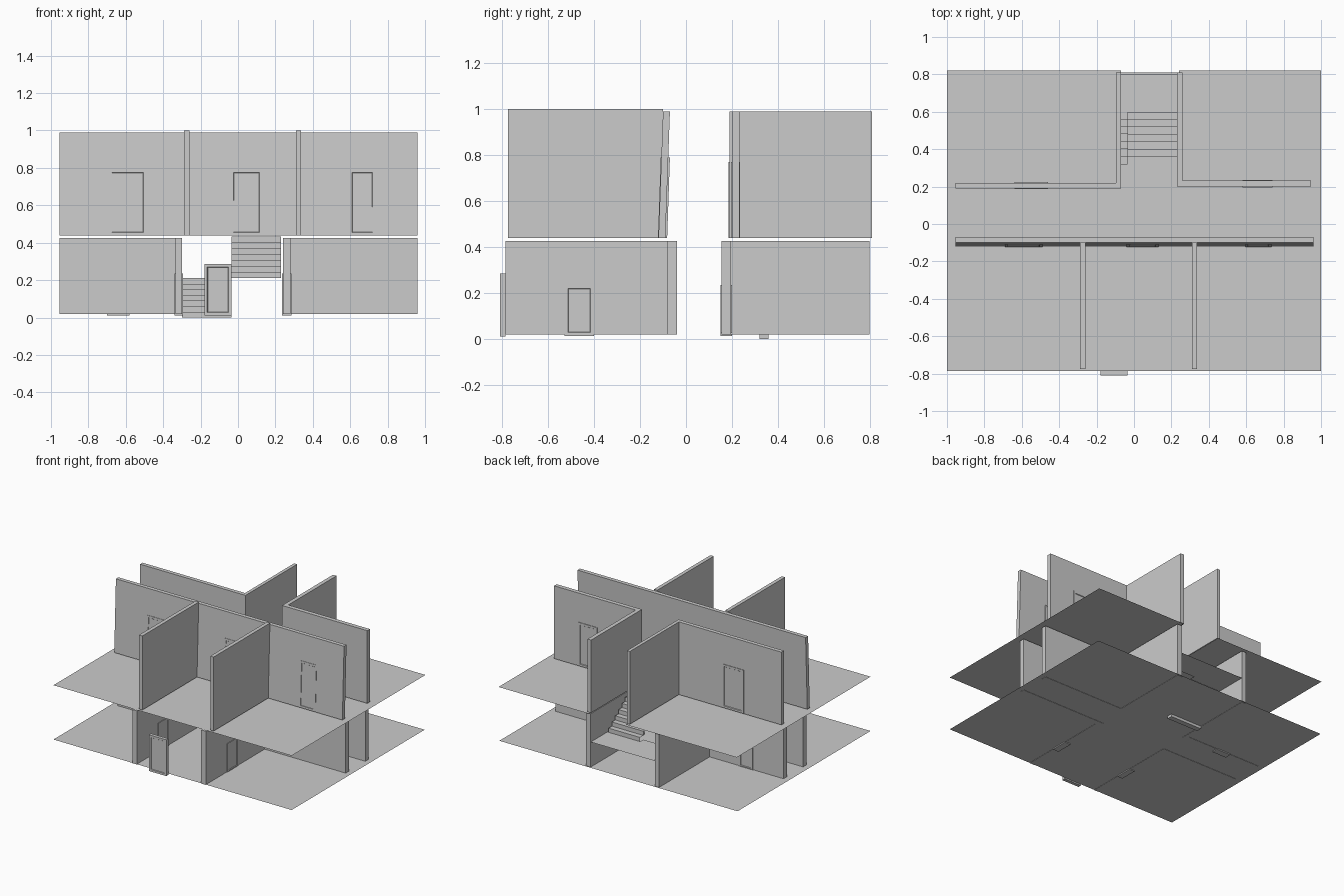
import bpy, bmesh

if "Cube" in bpy.data.objects:
    bpy.data.objects.remove(bpy.data.objects["Cube"])


def obj_from_bm(name, bm):
    bmesh.ops.recalc_face_normals(bm, faces=bm.faces)
    me = bpy.data.meshes.new(name)
    bm.to_mesh(me)
    bm.free()
    ob = bpy.data.objects.new(name, me)
    bpy.context.collection.objects.link(ob)
    return ob


def add_box(bm, x0, x1, y0, y1, z0, z1, lean=0.0):
    """Box between limits; lean shifts the top along y."""
    made = bmesh.ops.create_cube(bm, size=1)['verts']
    for v in made:
        top = v.co.z > 0
        v.co = (x1 if v.co.x > 0 else x0,
                (y1 if v.co.y > 0 else y0) + (lean if top else 0),
                z1 if top else z0)
    return made


def wall(name, *boxes, lean=0.0):
    bm = bmesh.new()
    for b in boxes:
        add_box(bm, *b, lean=lean)
    return obj_from_bm(name, bm)


def sheet(name, pts, z):
    bm = bmesh.new()
    bm.faces.new([bm.verts.new((x, y, z)) for x, y in pts])
    return obj_from_bm(name, bm)


def door(name, x0, x1, y0, y1, z0, z1, axis, lean=0.0, rim=0.022):
    """Door slab with a raised frame on both faces; axis is its thickness."""
    bm = bmesh.new()
    add_box(bm, x0, x1, y0, y1, z0, z1, lean)
    bm.normal_update()
    faces = [f for f in bm.faces if abs(f.normal[axis]) > 0.9]
    bmesh.ops.inset_individual(bm, faces=faces, thickness=rim)
    bmesh.ops.inset_individual(bm, faces=faces, thickness=0.004, depth=-0.004)
    return obj_from_bm(name, bm)


def flight(name, x0, x1, y0, y1, z0, z1, steps=7):
    """Folded sheet of risers and treads."""
    bm = bmesh.new()
    dy, dz = (y1 - y0) / steps, (z1 - z0) / steps
    path = [(y0, z0)]
    for i in range(steps):
        path += [(y0 + i * dy, z0 + (i + 1) * dz),
                 (y0 + (i + 1) * dy, z0 + (i + 1) * dz)]
    rows = [[bm.verts.new((x, y, z)) for x in (x0, x1)] for y, z in path]
    for a, b in zip(rows, rows[1:]):
        bm.faces.new((a[0], a[1], b[1], b[0]))
    return obj_from_bm(name, bm)


# Floors; the upper one has a notch for the stairwell
sheet("ground_floor", [(-1, -.785), (1, -.785), (1, .81), (-1, .81)], .02)
sheet("upper_floor", [(-1, -.785), (1, -.785), (1, .82), (.24, .82),
                      (.24, .32), (-.07, .32), (-.07, .82), (-1, .82)], .432)

# Lower storey: four L-shaped corner room walls
Z0, Z1 = .018, .425
wall("lower_front_left_wall", (-.335, -.30, -.785, -.04, Z0, Z1),
     (-.955, -.335, -.08, -.04, Z0, Z1))
wall("lower_front_right_wall", (.24, .28, -.785, -.04, Z0, Z1),
     (.28, .96, -.08, -.04, Z0, Z1))
wall("lower_back_left_wall", (-.335, -.30, .155, .80, Z0, Z1),
     (-.955, -.335, .155, .195, Z0, Z1))
wall("lower_back_right_wall", (.24, .28, .155, .80, Z0, Z1),
     (.28, .96, .155, .195, Z0, Z1))

# Upper storey walls
U0, U1 = .438, .99
wall("upper_back_left_wall", (-.095, -.07, .19, .81, U0, U1),
     (-.955, -.095, .19, .22, U0, U1))
wall("upper_back_right_wall", (.23, .26, .20, .81, U0, U1),
     (.26, .945, .20, .232, U0, U1))
wall("upper_long_wall", (-.955, .96, -.12, -.09, U0, U1), lean=.02)
for i, x in enumerate((-.288, .31)):
    wall(f"upper_partition_{i}", (x, x + .028, -.775, -.10, U0, 1.0))

# Lower doors
door("entrance_door", -.18, -.035, -.81, -.785, .01, .285, 1)
door("lower_left_room_door", -.34, -.295, -.53, -.40, .012, .235, 0)
door("lower_right_room_door", .235, .285, -.53, -.40, .012, .235, 0)
door("lower_back_left_door", -.70, -.58, .15, .20, .012, .235, 1)
door("lower_back_right_door", .58, .70, .15, .20, .025, .235, 1)

# Upper doors
for i, (a, b) in enumerate(((-.69, -.49), (-.04, .13), (.595, .735))):
    door(f"upper_front_door_{i}", a, b, -.122, -.082, .44, .79, 1, lean=.012)
door("upper_back_left_door", -.64, -.46, .186, .224, .44, .77, 1)
door("upper_back_right_door", .58, .74, .196, .236, .44, .77, 1)

# Half-turn staircase with landing
flight("lower_flight", -.30, -.035, .32, .60, 0, .21)
wall("first_step_base", (-.30, -.035, .32, .36, 0, .02))
sheet("stair_landing", [(-.30, .60), (.24, .60), (.24, .80), (-.30, .80)], .21)
flight("upper_flight", -.035, .23, .60, .32, .21, .432)
